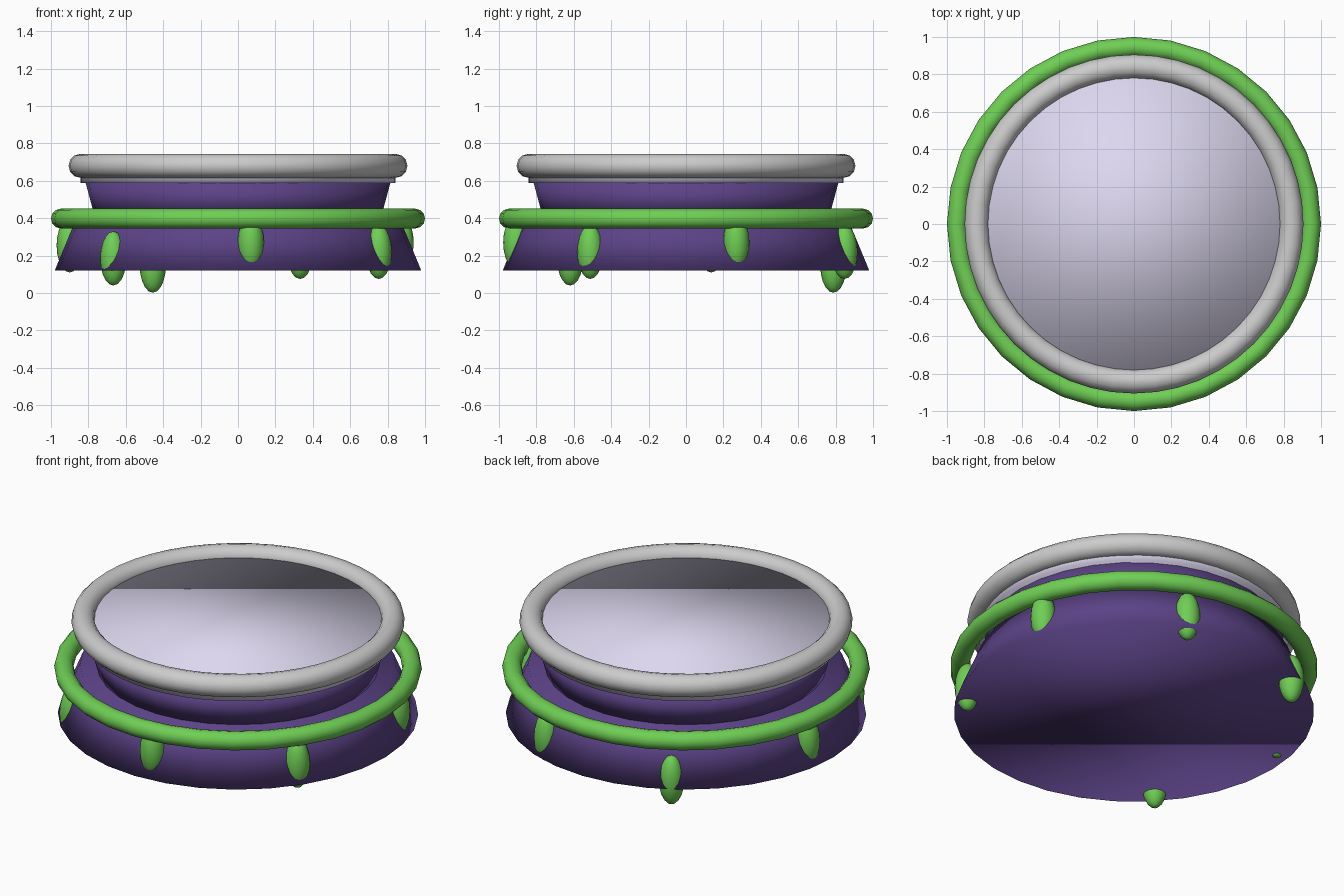
import bpy, math

if "Cube" in bpy.data.objects:
    bpy.data.objects.remove(bpy.data.objects["Cube"])


def material(name, rgb):
    m = bpy.data.materials.new(name)
    m.diffuse_color = (*rgb, 1)
    m.use_nodes = True
    m.node_tree.nodes["Principled BSDF"].inputs["Base Color"].default_value = m.diffuse_color
    return m


purple = material("purple", (0.105, 0.055, 0.24))
green = material("green", (0.16, 0.62, 0.09))
lavender = material("lavender", (0.72, 0.68, 0.86))


def finish(name, mat=None):
    ob = bpy.context.object
    ob.name = name
    if mat:
        ob.data.materials.append(mat)
    bpy.ops.object.shade_smooth()
    return ob


def frustum(name, r_low, r_high, z0, z1, mat, sides):
    bpy.ops.mesh.primitive_cone_add(vertices=sides, radius1=r_low, radius2=r_high,
                                    depth=z1 - z0, location=(0, 0, (z0 + z1) / 2))
    return finish(name, mat)


def ring(name, major, minor, z, mat, sides):
    bpy.ops.mesh.primitive_torus_add(major_radius=major, minor_radius=minor,
                                     major_segments=sides, minor_segments=12,
                                     location=(0, 0, z))
    return finish(name, mat)


# Flared base and the narrower neck above it
frustum("base", 0.98, 0.86, 0.12, 0.41, purple, 32)
frustum("neck", 0.765, 0.815, 0.405, 0.59, purple, 32)

# Pale top plate inside the grey rim
frustum("top_plate", 0.843, 0.843, 0.587, 0.69, lavender, 48)
ring("rim", 0.842, 0.064, 0.68, None, 48)

# Green ooze ring with seven drips hanging at different heights
ring("ooze_ring", 0.947, 0.053, 0.398, green, 32)
for i, z in enumerate((0.27, 0.22, 0.147, 0.255, 0.185, 0.27, 0.22)):
    a = 0.3 + i * math.tau / 7
    bpy.ops.mesh.primitive_uv_sphere_add(segments=16, ring_count=10, radius=1,
                                         location=(0.91 * math.cos(a), 0.91 * math.sin(a), z))
    bpy.context.object.scale = (0.07, 0.07, 0.145)
    finish(f"drip_{i + 1}", green)
